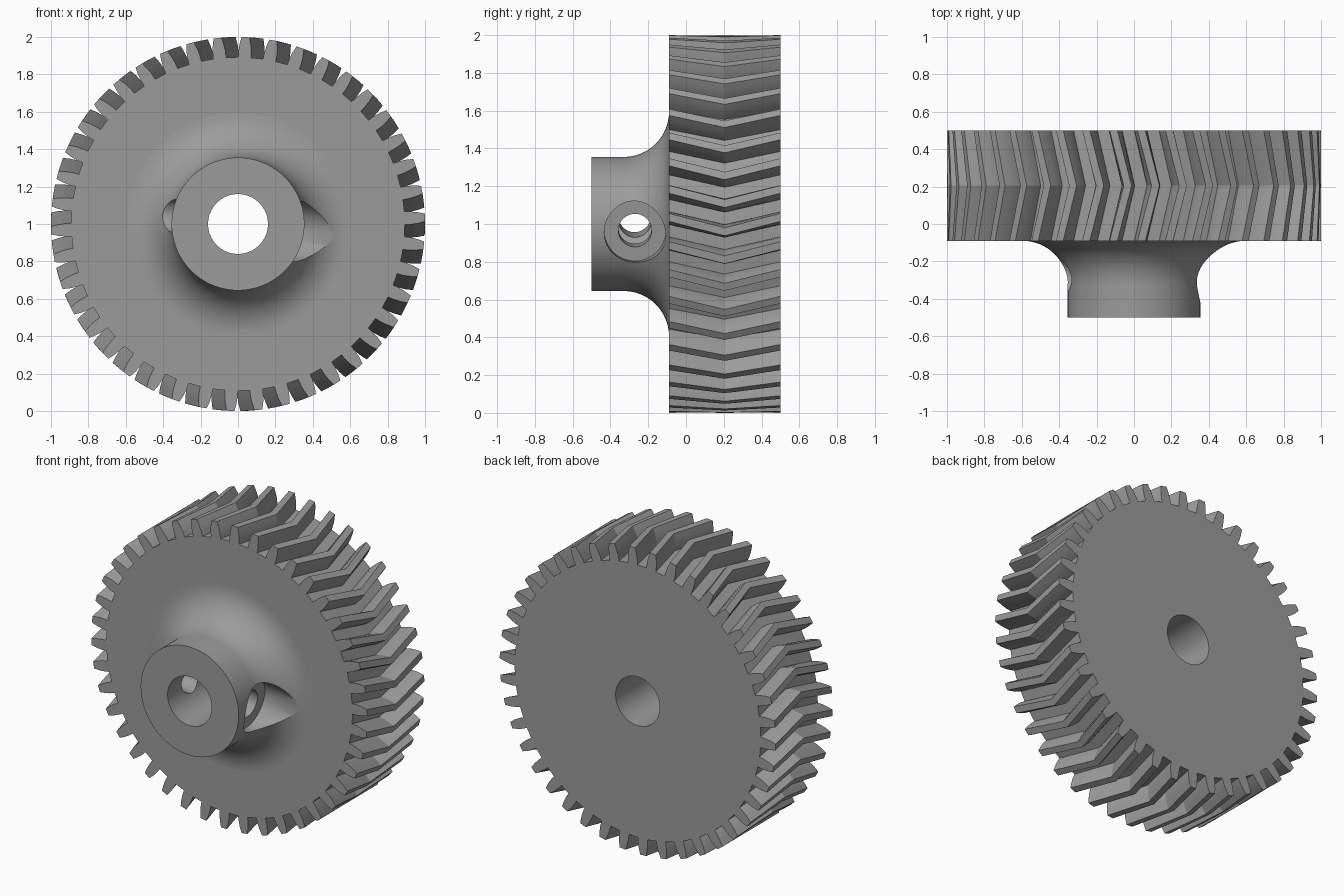
import bpy, bmesh, math
from mathutils import Vector

if "Cube" in bpy.data.objects:
    bpy.data.objects.remove(bpy.data.objects["Cube"])

TEETH = 42
PITCH = 2 * math.pi / TEETH
FRONT, MID, BACK = -0.09, 0.205, 0.5
TWIST = 0.076          # how far the tooth crest swings at mid width
BORE = 0.16

grey = bpy.data.materials.new("mid grey")
grey.diffuse_color = (0.33, 0.33, 0.33, 1)
grey.use_nodes = True
grey.node_tree.nodes["Principled BSDF"].inputs["Base Color"].default_value = grey.diffuse_color


def make_object(name, bm):
    bmesh.ops.recalc_face_normals(bm, faces=bm.faces)
    mesh = bpy.data.meshes.new(name)
    bm.to_mesh(mesh)
    bm.free()
    mesh.materials.append(grey)
    ob = bpy.data.objects.new(name, mesh)
    bpy.context.collection.objects.link(ob)
    return ob


def loft(name, rings):
    """Skin closed rings of points and cap both ends."""
    bm = bmesh.new()
    rows = [[bm.verts.new(p) for p in ring] for ring in rings]
    n = len(rows[0])
    for a, b in zip(rows, rows[1:]):
        for i in range(n):
            j = (i + 1) % n
            bm.faces.new((a[i], a[j], b[j], b[i]))
    bm.faces.new(rows[0])
    bm.faces.new(rows[-1])
    return make_object(name, bm)


def circle(r, y, n=96):
    return [(r * math.cos(2 * math.pi * i / n), y, 1 + r * math.sin(2 * math.pi * i / n))
            for i in range(n)]


def cylinder(name, start, direction, length, r, n=64):
    """Cutter running from start along direction."""
    d = Vector(direction).normalized()
    u = d.orthogonal().normalized()
    v = d.cross(u)
    rings = []
    for k in (0, length):
        c = Vector(start) + d * k
        rings.append([c + r * (math.cos(2 * math.pi * i / n) * u + math.sin(2 * math.pi * i / n) * v)
                      for i in range(n)])
    ob = loft(name, rings)
    ob.hide_render = True
    return ob


def cut(ob, cutter):
    bpy.context.view_layer.objects.active = ob
    mod = ob.modifiers.new("cut", 'BOOLEAN')
    mod.operation = 'DIFFERENCE'
    mod.solver = 'EXACT'
    mod.object = cutter
    bpy.ops.object.modifier_apply(modifier=mod.name)


def smooth(ob, degrees):
    bpy.ops.object.select_all(action='DESELECT')
    ob.select_set(True)
    bpy.context.view_layer.objects.active = ob
    bpy.ops.object.shade_smooth_by_angle(angle=math.radians(degrees))


# Toothed wheel: (half tooth angle, radius) up one flank, mirrored down the other
flank = [(0.0385, 0.892), (0.037, 0.925), (0.031, 0.962), (0.021, 1.0)]
tooth = [(-a, r) for a, r in flank] + [(a, r) for a, r in reversed(flank)]


def gear_ring(y, turn):
    first = -math.pi / 2 + 0.035 + PITCH / 2 + turn
    return [(r * math.cos(first + k * PITCH + a), y, 1 + r * math.sin(first + k * PITCH + a))
            for k in range(TEETH) for a, r in tooth]


wheel = loft("herringbone_wheel",
             [gear_ring(FRONT, 0), gear_ring(MID, -TWIST), gear_ring(BACK, 0)])

# Hub with a concave fillet flaring into the wheel
R_HUB, R_FIL = 0.355, 0.24
profile = [(R_HUB, -0.5)]
for i in range(17):
    t = math.pi / 2 * i / 16
    profile.append((R_HUB + R_FIL * (1 - math.cos(t)), FRONT - R_FIL + R_FIL * math.sin(t)))
profile.append((R_HUB + R_FIL, FRONT + 0.02))
hub = loft("hub", [circle(r, y) for r, y in profile])

# Shaft bore, slightly tilted cross hole and its counterbore
bore = cylinder("bore_cutter", (0, -1, 1), (0, 1, 0), 2, BORE, 96)
tilt = 0.125
axis = Vector((math.cos(tilt), 0, -math.sin(tilt)))
centre = Vector((0, -0.27, 1))
cross = cylinder("cross_hole_cutter", centre - axis, axis, 2, 0.088)
counterbore = cylinder("counterbore_cutter", centre + axis * 0.27, axis, 0.7, 0.163)

cut(wheel, bore)
for cutter in (bore, cross, counterbore):
    cut(hub, cutter)
for cutter in (bore, cross, counterbore):
    bpy.data.objects.remove(cutter)

smooth(wheel, 20)
smooth(hub, 30)
